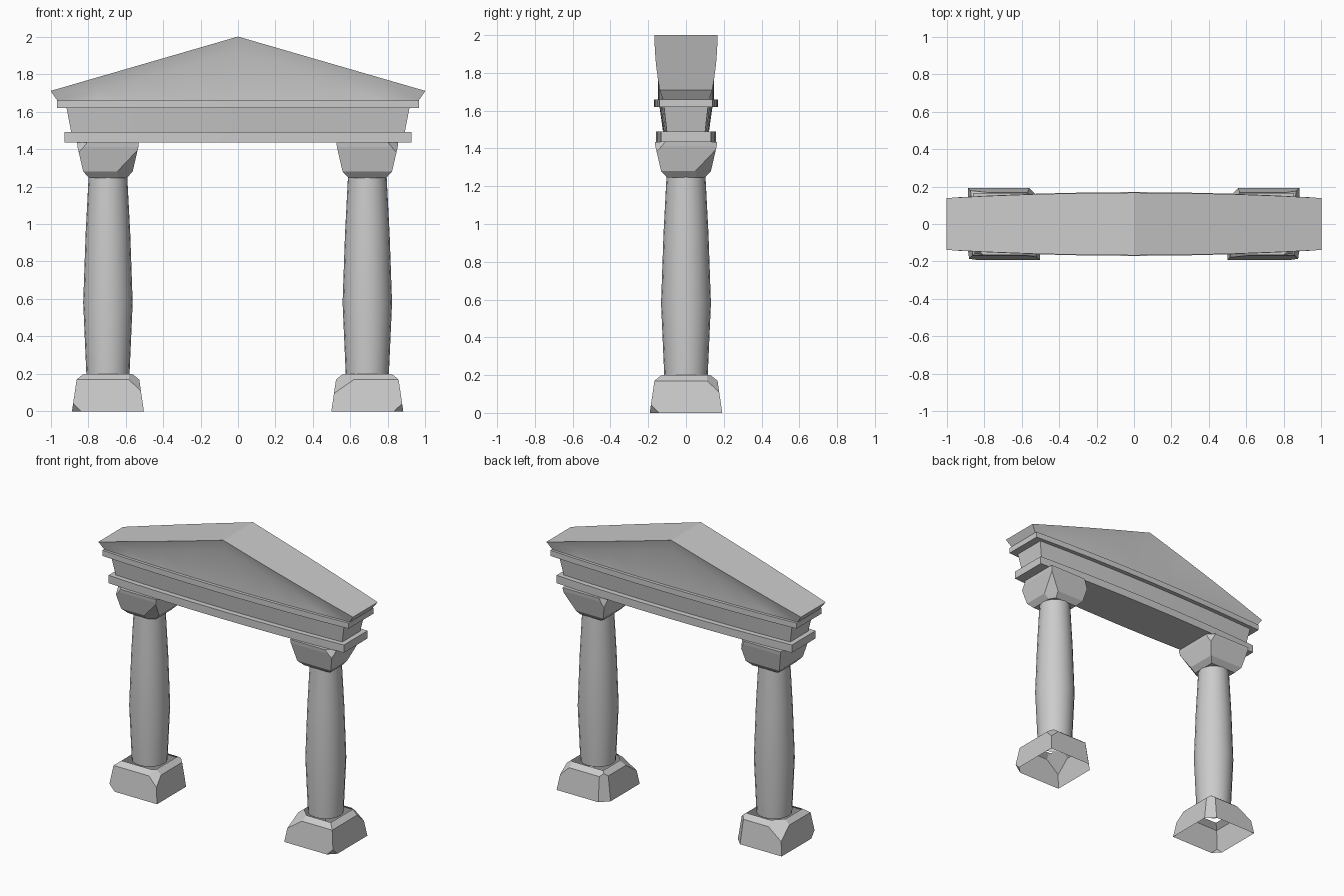
import bpy, bmesh, math
from mathutils import Vector, Matrix

cube = bpy.data.objects.get("Cube")
if cube:
    bpy.data.objects.remove(cube, do_unlink=True)

stone = bpy.data.materials.new("grey stone")
stone.use_nodes = True
stone.diffuse_color = (0.6, 0.6, 0.6, 1)
stone.node_tree.nodes["Principled BSDF"].inputs["Base Color"].default_value = (0.6, 0.6, 0.6, 1)

STATIONS = [-1, -0.78, -0.53, -0.27, 0, 0.27, 0.53, 0.78, 1]


def finish(name, bm, smooth=False):
    bmesh.ops.remove_doubles(bm, verts=bm.verts, dist=0.0005)
    bmesh.ops.recalc_face_normals(bm, faces=bm.faces)
    mesh = bpy.data.meshes.new(name)
    bm.to_mesh(mesh)
    bm.free()
    mesh.materials.append(stone)
    obj = bpy.data.objects.new(name, mesh)
    bpy.context.collection.objects.link(obj)
    if smooth:
        bpy.ops.object.select_all(action="DESELECT")
        obj.select_set(True)
        bpy.context.view_layer.objects.active = obj
        bpy.ops.object.shade_smooth_by_angle(angle=math.radians(24))
    return obj


def loft(loops, caps=True):
    bm = bmesh.new()
    rows = [[bm.verts.new(p) for p in loop] for loop in loops]
    n = len(rows[0])
    for a, b in zip(rows, rows[1:]):
        for i in range(n):
            j = (i + 1) % n
            bm.faces.new((a[i], a[j], b[j], b[i]))
    if caps:
        bm.faces.new(rows[0])
        bm.faces.new(rows[-1])
    bmesh.ops.recalc_face_normals(bm, faces=bm.faces)
    return bm


def ring(radius, z, sides, turn=0.0):
    return [(radius * math.cos(turn + math.tau * i / sides),
             radius * math.sin(turn + math.tau * i / sides), z) for i in range(sides)]


def square(half, z):
    return ring(half * math.sqrt(2), z, 4, math.pi / 4)


def chip(bm, corner, normal, depth):
    # slice a broken corner off a closed block
    n = Vector(normal).normalized()
    cut = bmesh.ops.bisect_plane(bm, geom=bm.verts[:] + bm.edges[:] + bm.faces[:],
                                 plane_co=Vector(corner) - n * depth, plane_no=n,
                                 clear_outer=True)
    edges = [e for e in cut["geom_cut"] if isinstance(e, bmesh.types.BMEdge)]
    bmesh.ops.edgeloop_fill(bm, edges=edges)


def open_ends(bm):
    bm.normal_update()
    flat = [f for f in bm.faces if abs(f.normal.z) > 0.999]
    bmesh.ops.delete(bm, geom=flat, context="FACES_ONLY")


def long_block(name, profile):
    # profile gives (half length, half depth, z) at a station; depth swells mid-span
    loops = []
    for t in STATIONS:
        swell = 1 - 0.17 * t * t
        pts = [(t * hx, hy * swell, z) for hx, hy, z in profile(abs(t))]
        loops.append(pts + [(x, -y, z) for x, y, z in reversed(pts)])
    finish(name, loft(loops), True)


# Columns: the second is the first given a quarter turn
for side, x, turn in (("right", -0.694, 0), ("left", 0.69, math.pi / 2)):
    place = Matrix.Translation((x, 0, 0)) @ Matrix.Rotation(turn, 4, "Z")

    # Hollow plinth with broken corners
    bm = loft([square(0.192, 0), square(0.167, 0.17), square(0.13, 0.2)])
    chip(bm, (0.167, -0.167, 0.17), (1, -1, 1.2), 0.03)
    chip(bm, (-0.167, 0.167, 0.17), (-1, 1, 1.6), 0.045)
    chip(bm, (-0.192, -0.192, 0), (-1, -1, -0.9), 0.03)
    chip(bm, (0.192, 0.192, 0), (1, 1, 0.2), 0.04)
    open_ends(bm)
    finish(side + "_plinth", bm).matrix_world = place

    # Swelling shaft
    bm = loft([ring(r, z, 20) for r, z in
               ((0.115, 0.195), (0.132, 0.58), (0.119, 0.95), (0.103, 1.255))], False)
    finish(side + "_shaft", bm, True).matrix_world = place

    # Flared capital with broken corners
    bm = loft([square(0.1, 1.245), square(0.132, 1.28), square(0.162, 1.41), square(0.165, 1.435)])
    chip(bm, (0.132, -0.132, 1.28), (0.6, -1, -0.8), 0.035)
    chip(bm, (-0.165, -0.165, 1.435), (-1, -1, 0.7), 0.035)
    chip(bm, (0.165, 0.165, 1.435), (1, 1, 0.3), 0.03)
    finish(side + "_capital", bm).matrix_world = place

# Entablature courses
long_block("architrave", lambda t: [(0.925, 0.16, 1.435), (0.925, 0.16, 1.49)])
long_block("frieze", lambda t: [(0.89, 0.122, 1.49), (0.915, 0.14, 1.62)])
long_block("cornice", lambda t: [(0.967, 0.17, 1.62), (0.967, 0.17, 1.66)])

# Pediment: recessed gable under a flared raking edge
long_block("pediment", lambda t: [(0.965, 0.148, 1.66),
                                  (0.965, 0.148, 1.92 - 0.26 * t),
                                  (1.0, 0.167, 2.0 - 0.29 * t)])
